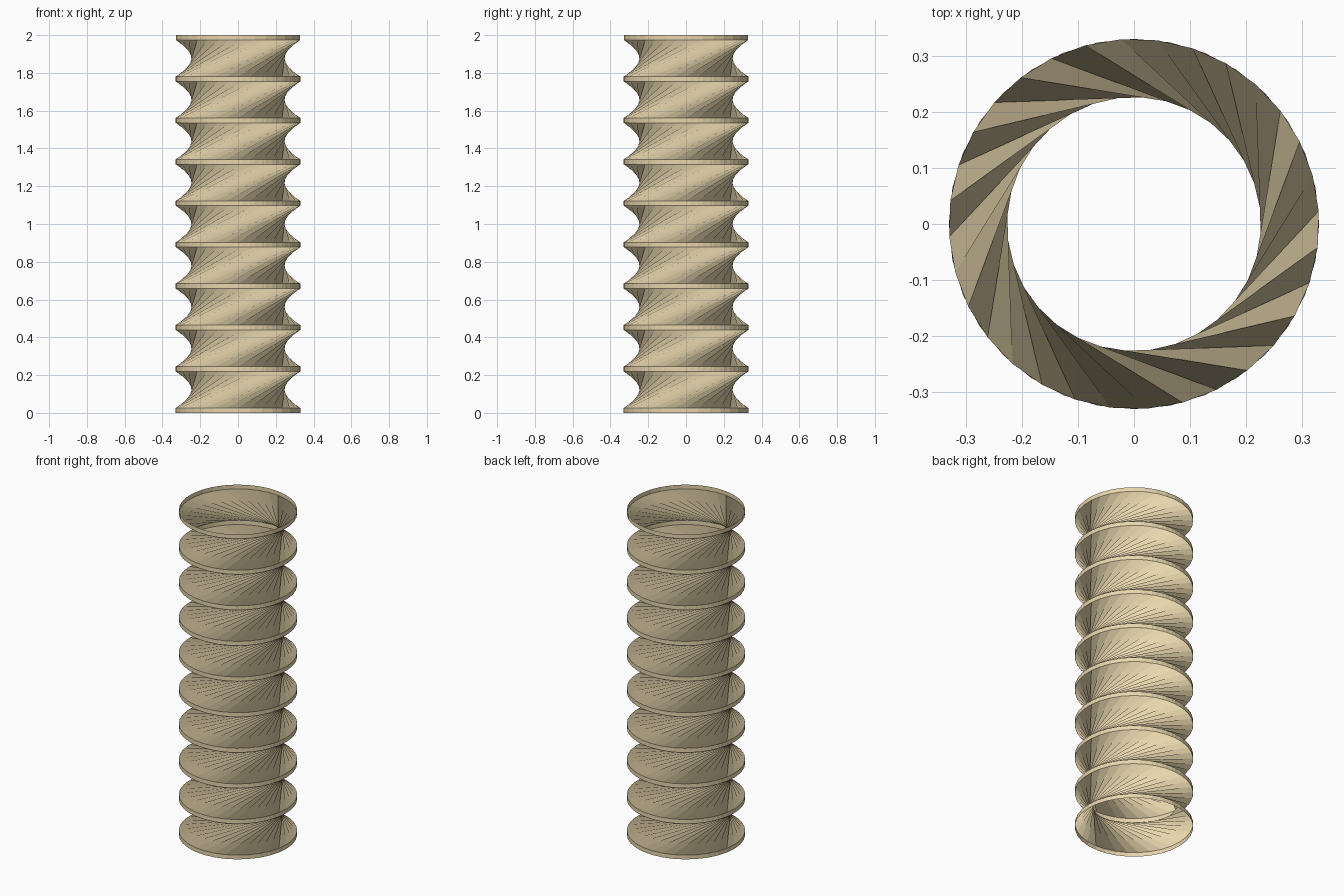
import bpy
import bmesh
from math import cos, sin, radians, tau

if "Cube" in bpy.data.objects:
    bpy.data.objects.remove(bpy.data.objects["Cube"])

SIDES = 32
RADIUS = 0.33
BAND = 0.026                 # height of each rim band
COUNT = 9
PITCH = (2.0 - BAND) / COUNT
TWIST = radians(94)          # turn between lower and upper rim


def ring(bm, z, turn):
    return [bm.verts.new((RADIUS * cos(tau * i / SIDES + turn),
                          RADIUS * sin(tau * i / SIDES + turn), z))
            for i in range(SIDES)]


def bridge(bm, low, high):
    for i in range(SIDES):
        j = (i + 1) % SIDES
        bm.faces.new((low[i], low[j], high[j], high[i]))


# One waisted section: lower band, twisted quad sheet, upper band
bm = bmesh.new()
rings = [ring(bm, 0, 0), ring(bm, BAND, 0),
         ring(bm, PITCH, TWIST), ring(bm, PITCH + BAND, TWIST)]
for low, high in zip(rings, rings[1:]):
    bridge(bm, low, high)
mesh = bpy.data.meshes.new("twisted_column")
bm.to_mesh(mesh)
bm.free()

column = bpy.data.objects.new("twisted_column", mesh)
bpy.context.collection.objects.link(column)

# Stack the sections, bands overlapping
arr = column.modifiers.new("stack", 'ARRAY')
arr.count = COUNT
arr.use_relative_offset = False
arr.use_constant_offset = True
arr.constant_offset_displace = (0, 0, PITCH)

# Sand colour
mat = bpy.data.materials.new("sand")
mat.diffuse_color = (0.8, 0.67, 0.42, 1)
mat.use_nodes = True
mat.node_tree.nodes["Principled BSDF"].inputs["Base Color"].default_value = mat.diffuse_color
mesh.materials.append(mat)
